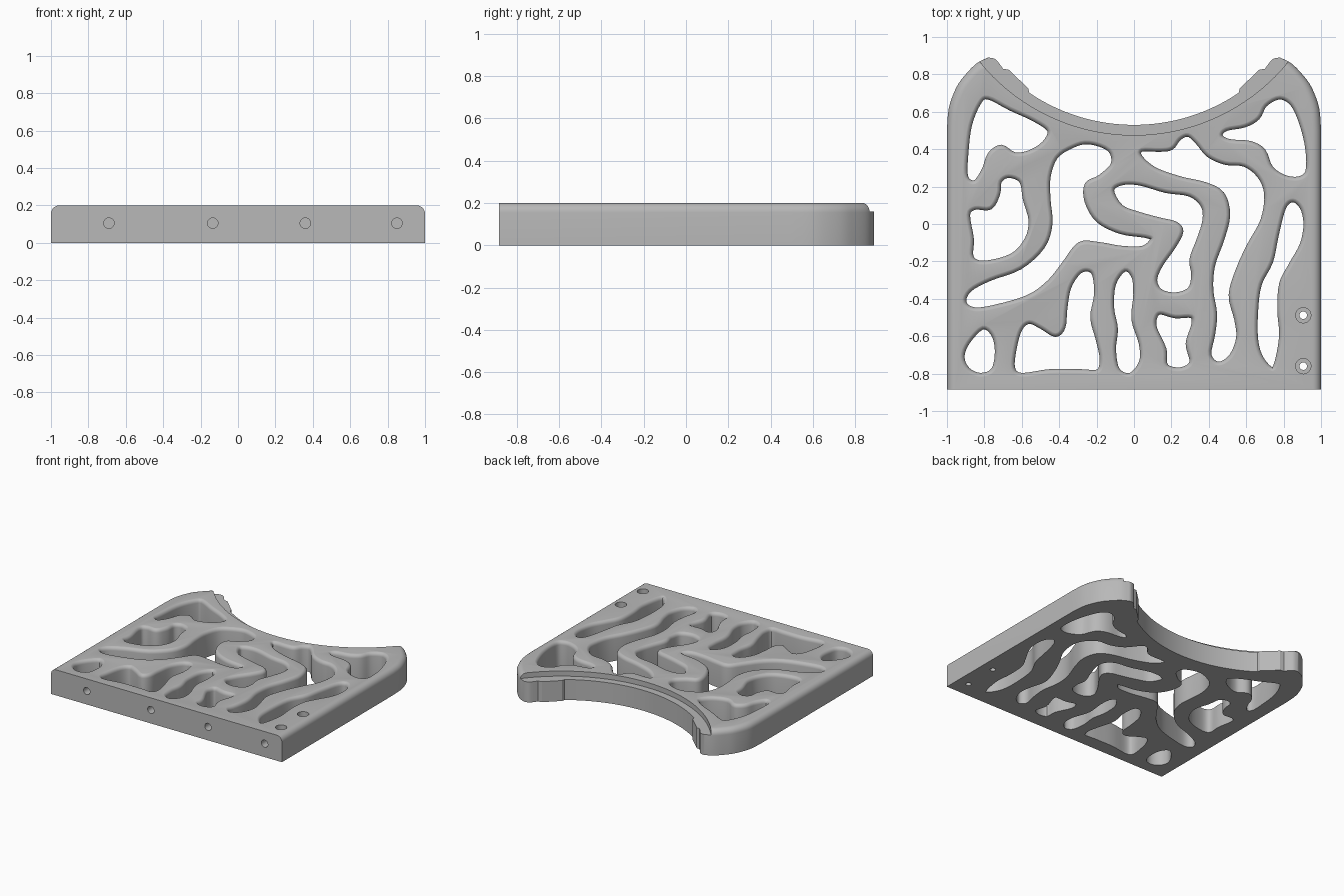
import bpy
import bmesh
from math import sin, cos, pi, radians
from mathutils import Vector

TOP = 0.2          # plate thickness
FILLET = 0.028     # rounding of the window rims
FRONT = -0.885

default_cube = bpy.data.objects.get("Cube")
if default_cube:
    bpy.data.objects.remove(default_cube, do_unlink=True)


def smooth_path(points, steps, closed):
    """Catmull-Rom path through points given in hundredths."""
    pts = [Vector(p) / 100 for p in points]
    n = len(pts)

    def at(i):
        return pts[i % n] if closed else pts[max(0, min(n - 1, i))]

    path = []
    for i in range(n if closed else n - 1):
        a, b, c, d = (at(i + k) for k in (-1, 0, 1, 2))
        for s in range(steps):
            t = s / steps
            path.append(b + ((c - a) * t
                             + (2 * a - 5 * b + 4 * c - d) * t ** 2
                             + (3 * b - a - 3 * c + d) * t ** 3) / 2)
    if not closed:
        path.append(pts[-1])
    return path


def grow(path, distance):
    """Offset a clockwise loop outwards."""
    grown = []
    for i, p in enumerate(path):
        tangent = (path[(i + 1) % len(path)] - path[i - 1]).normalized()
        grown.append(p + Vector((-tangent.y, tangent.x)) * distance)
    return grown


def loft(bm, rings):
    """Closed solid through a stack of equal rings."""
    loops = [[bm.verts.new(co) for co in ring] for ring in rings]
    n = len(loops[0])
    faces = [bm.faces.new(loops[0]), bm.faces.new(loops[-1])]
    for low, high in zip(loops, loops[1:]):
        for i in range(n):
            j = (i + 1) % n
            faces.append(bm.faces.new((low[i], low[j], high[j], high[i])))
    bmesh.ops.recalc_face_normals(bm, faces=faces)


def circle(radius, sides):
    return [(radius * cos(2 * pi * i / sides), radius * sin(2 * pi * i / sides))
            for i in range(sides)]


def cut_window(bm, points):
    """Through opening with a rounded upper rim."""
    path = smooth_path(points, 4, True)
    levels = [(-0.05, 0)]
    for k in range(6):
        a = k / 5 * pi / 2
        levels.append((TOP - FILLET + (FILLET + 0.001) * sin(a), FILLET * (1 - cos(a))))
    levels.append((TOP + 0.05, FILLET))
    loft(bm, [[(p.x, p.y, z) for p in grow(path, off - 0.014)] for z, off in levels])


def make_object(name, bm):
    mesh = bpy.data.meshes.new(name)
    bm.to_mesh(mesh)
    bm.free()
    obj = bpy.data.objects.new(name, mesh)
    bpy.context.collection.objects.link(obj)
    return obj


# Plate outline: side, rounded rear horn, small raised pad, concave rear arc
half = [Vector((1, FRONT))]
half += smooth_path([(100, 50), (99, 62), (95, 73), (90, 80), (84, 86), (78, 89)], 4, False)
horn_end = len(half) - 1
half += smooth_path([(78, 89), (74, 88), (70, 83)], 4, False)[1:]
half += [Vector(p) for p in ((0.67, 0.825), (0.565, 0.725), (0.56, 0.702))]
for i in range(1, 25):
    a = radians(34) * (1 - i / 24)
    half.append(Vector((sin(a), 1.53 - cos(a))))
outline = half + [Vector((-p.x, p.y)) for p in reversed(half[:-1])]

bm = bmesh.new()
loft(bm, [[(p.x, p.y, z) for p in outline] for z in (0, TOP)])

# Round the upper side edges from the front corners to the horn tips
bm.verts.ensure_lookup_table()
count = len(outline)
edges = []
for i in range(horn_end):
    for a, b in ((i, i + 1), (count - 1 - i, count - 2 - i)):
        edges.append(bm.edges.get((bm.verts[count + a], bm.verts[count + b])))
bmesh.ops.bevel(bm, geom=edges, offset=0.045, offset_type='OFFSET', segments=6,
                profile=0.5, affect='EDGES', clamp_overlap=False)
plate = make_object("openwork_plate", bm)

cut = bmesh.new()

# Rear windows
cut_window(cut, [(-78, 68), (-66, 62), (-53, 56), (-45, 50), (-48, 43), (-56, 38),
                 (-64, 37), (-71, 41), (-77, 37), (-80, 29), (-85, 22), (-90, 25),
                 (-90, 37), (-88, 53), (-83, 65)])
cut_window(cut, [(78, 68), (85, 64), (90, 53), (93, 40), (93, 28), (88, 24), (80, 25),
                 (73, 30), (69, 39), (62, 43), (51, 44), (46, 47), (49, 51), (59, 53),
                 (66, 57), (70, 64)])

# Middle windows
cut_window(cut, [(-67, 26), (-60, 23), (-58, 13), (-55, 2), (-57, -8), (-65, -17),
                 (-80, -21), (-87, -18), (-87, -8), (-89, 5), (-85, 9), (-77, 9),
                 (-73, 16), (-72, 23)])
cut_window(cut, [(-24, 44), (-13, 40), (-11, 32), (-18, 25), (-25, 21), (-25, 12),
                 (-19, 2), (-7, -4), (6, -6), (10, -8), (5, -13), (-7, -13),
                 (-19, -11), (-29, -11), (-37, -21), (-45, -31), (-56, -39),
                 (-72, -44), (-85, -46), (-91, -42), (-88, -35), (-77, -29),
                 (-61, -23), (-49, -12), (-45, 0), (-46, 13), (-46, 25), (-42, 36),
                 (-33, 42)])
cut_window(cut, [(29, 48), (34, 44), (40, 37), (49, 33), (59, 32), (67, 26), (71, 16),
                 (69, 2), (62, -11), (56, -24), (52, -38), (55, -51), (56, -61),
                 (52, -71), (45, -75), (40, -70), (42, -59), (43, -48), (41, -35),
                 (42, -22), (47, -8), (50, 5), (47, 16), (38, 21), (25, 24), (11, 29),
                 (3, 36), (4, 40), (14, 40), (20, 41), (24, 46)])
cut_window(cut, [(-12, 18), (-7, 22), (3, 22), (17, 18), (30, 16), (37, 10), (38, 2),
                 (35, -8), (31, -19), (32, -27), (30, -35), (22, -38), (14, -36),
                 (11, -30), (14, -22), (21, -12), (25, -4), (22, 0), (14, 2), (3, 5),
                 (-7, 9)])
cut_window(cut, [(85, 13), (90, 9), (92, 0), (90, -11), (84, -22), (79, -32), (78, -46),
                 (79, -59), (77, -72), (74, -78), (68, -72), (65, -62), (65, -46),
                 (67, -32), (73, -20), (76, -6), (80, 9)])

# Front windows
cut_window(cut, [(-81, -55), (-75, -59), (-73, -68), (-75, -78), (-82, -81), (-89, -78),
                 (-92, -71), (-89, -63)])
cut_window(cut, [(-25, -24), (-21, -27), (-20, -38), (-22, -50), (-19, -62), (-17, -72),
                 (-19, -79), (-29, -79), (-45, -79), (-60, -81), (-65, -77), (-64, -66),
                 (-61, -56), (-56, -52), (-49, -55), (-42, -59), (-38, -55), (-37, -45),
                 (-35, -34), (-30, -26)])
cut_window(cut, [(-5, -24), (0, -28), (1, -38), (0, -51), (4, -64), (4, -74), (-2, -81),
                 (-9, -78), (-11, -67), (-10, -56), (-12, -45), (-11, -32)])
cut_window(cut, [(14, -47), (22, -49), (31, -49), (32, -54), (29, -64), (31, -74),
                 (25, -78), (17, -76), (16, -67), (11, -56), (11, -50)])

# Stepped ledge along the rear arc
loft(cut, [[(x, y + 1.538, z) for x, y in circle(1.063, 128)] for z in (0.16, TOP + 0.05)])

# Counterbored screw holes
for y in (-0.488, -0.76):
    steps = ((-0.05, 0.02), (0.13, 0.02), (0.13, 0.041), (TOP + 0.05, 0.041))
    loft(cut, [[(cx + 0.905, cy + y, z) for cx, cy in circle(r, 24)] for z, r in steps])

# Blind dowel holes in the front edge
for x in (-0.69, -0.135, 0.36, 0.85):
    loft(cut, [[(cx + x, y, cz + 0.105) for cx, cz in circle(0.028, 24)]
               for y in (FRONT - 0.05, FRONT + 0.16)])

cutter = make_object("cutter", cut)
cutter.hide_render = True

# Carve the plate
bpy.ops.object.select_all(action='DESELECT')
bpy.context.view_layer.objects.active = plate
plate.select_set(True)
boolean = plate.modifiers.new("openings", 'BOOLEAN')
boolean.operation = 'DIFFERENCE'
boolean.solver = 'EXACT'
boolean.use_self = True
boolean.object = cutter
bpy.ops.object.modifier_apply(modifier=boolean.name)
bpy.data.objects.remove(cutter, do_unlink=True)
bpy.ops.object.shade_smooth_by_angle(angle=radians(32))

# Single grey finish
grey = bpy.data.materials.new("plain_grey")
grey.use_nodes = True
colour = (0.48, 0.48, 0.48, 1)
grey.diffuse_color = colour
grey.node_tree.nodes["Principled BSDF"].inputs["Base Color"].default_value = colour
plate.data.materials.clear()
plate.data.materials.append(grey)
